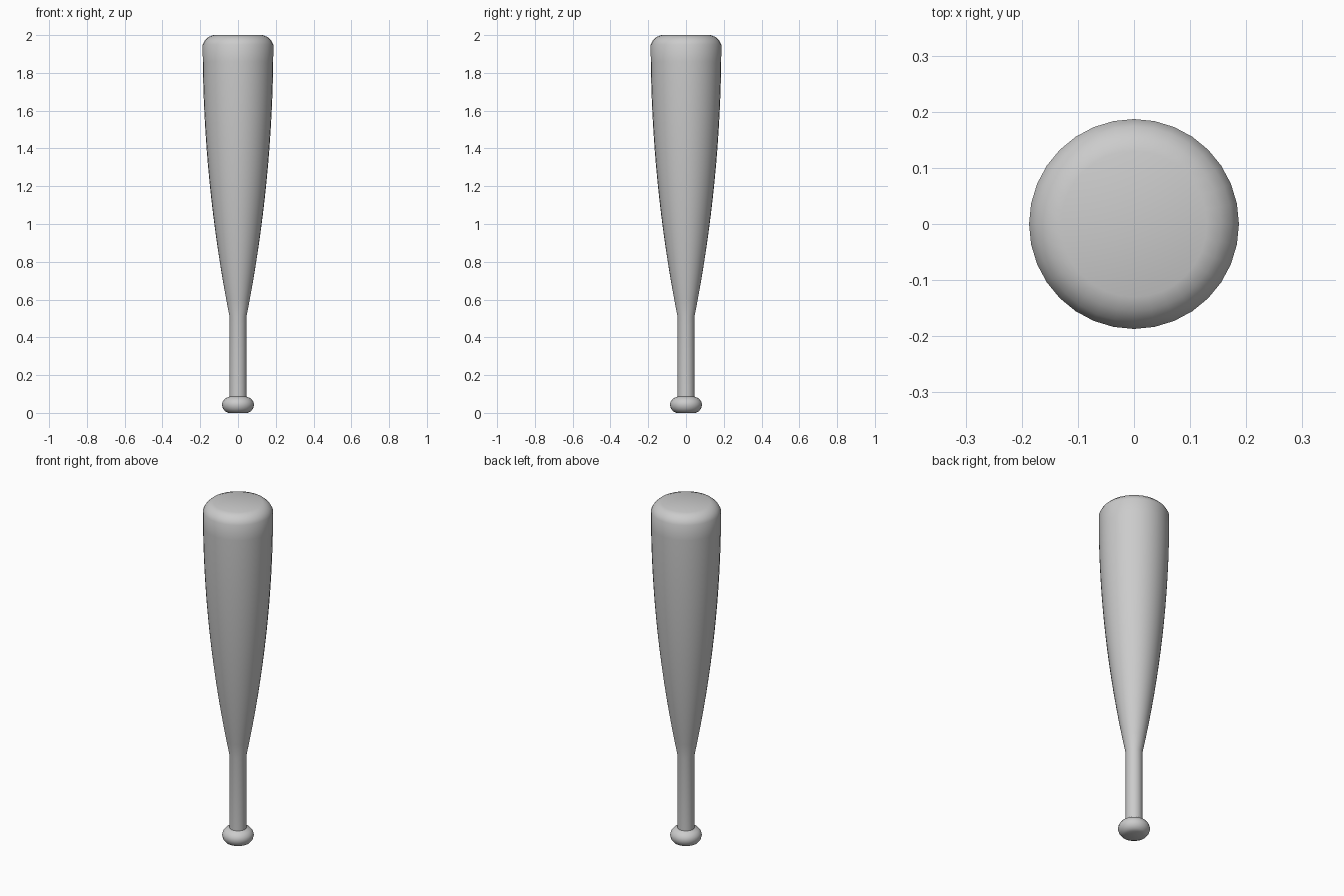
import bpy, bmesh, math

if "Cube" in bpy.data.objects:
    bpy.data.objects.remove(bpy.data.objects["Cube"])

SEGMENTS = 32


def lathe(name, profile):
    """Revolve (radius, z) points about z and cap both ends."""
    bm = bmesh.new()
    rings = []
    for r, z in profile:
        rings.append([bm.verts.new((r * math.cos(math.tau * i / SEGMENTS),
                                    r * math.sin(math.tau * i / SEGMENTS), z))
                      for i in range(SEGMENTS)])
    for low, high in zip(rings, rings[1:]):
        for i in range(SEGMENTS):
            j = (i + 1) % SEGMENTS
            bm.faces.new((low[i], low[j], high[j], high[i]))
    bm.faces.new(rings[0][::-1])
    bm.faces.new(rings[-1])
    mesh = bpy.data.meshes.new(name)
    bm.to_mesh(mesh)
    bm.free()
    obj = bpy.data.objects.new(name, mesh)
    bpy.context.collection.objects.link(obj)
    bpy.context.view_layer.objects.active = obj
    obj.select_set(True)
    bpy.ops.object.shade_smooth_by_angle(angle=math.radians(50))
    return obj


# Rounded knob at the foot
knob = [(0.05, 0.0), (0.068, 0.008), (0.08, 0.024), (0.085, 0.043),
        (0.081, 0.06), (0.068, 0.077), (0.045, 0.086)]

# Barrel swelling from the straight handle to a vertical side
barrel = []
for k in range(17):
    t = k / 16
    barrel.append((0.045 + 0.142 * (1 - (1 - t) ** 2), 0.51 + 1.44 * t))

# Rounded shoulder and flat end
tip = [(0.174, 1.974), (0.155, 1.991), (0.13, 2.0)]

lathe("baseball_bat", knob + barrel + tip)
